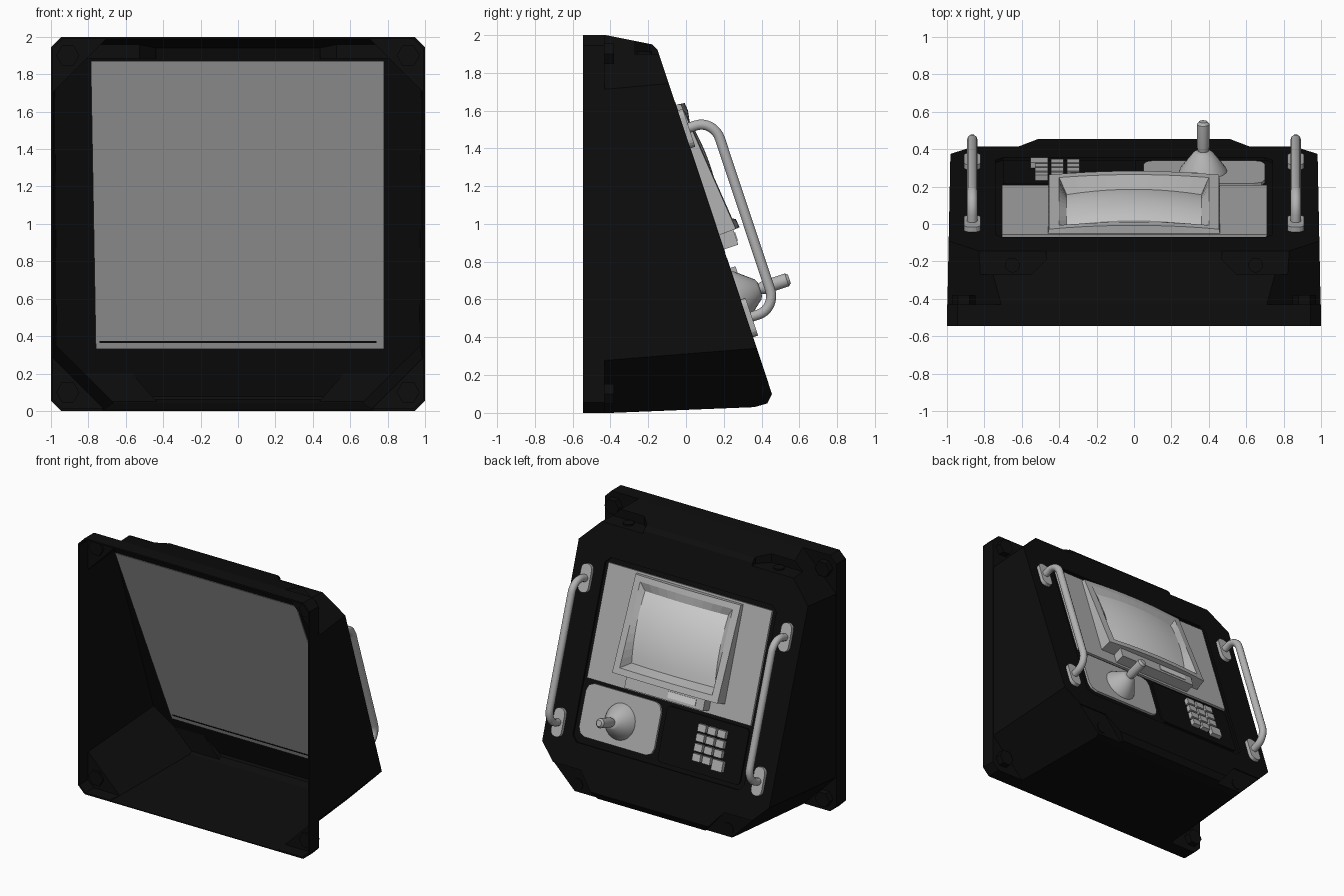
import bpy, bmesh, math
from mathutils import Vector

if "Cube" in bpy.data.objects:
    bpy.data.objects.remove(bpy.data.objects["Cube"])


def material(name, value):
    m = bpy.data.materials.new(name)
    m.use_nodes = True
    colour = (value, value, value, 1)
    m.diffuse_color = colour
    m.node_tree.nodes["Principled BSDF"].inputs["Base Color"].default_value = colour
    return m


black = material("matte black", 0.004)
grey = material("panel grey", 0.42)
metal = material("light metal grey", 0.45)
glass = material("pale screen", 0.68)


# Placement helpers: sloped control face, inner backing, upright plane, level plane
def on_slope(x, z, n):
    return Vector((x, 0.488 - 0.3324 * z + 0.949 * n, z + 0.3155 * n))


def on_backing(x, z, d):
    return Vector((x, 0.267 - 0.43 * (z - 0.33) + d, z))


def upright(x, z, y):
    return Vector((x, y, z))


def level(x, y, z):
    return Vector((x, y, z))


def finish(name, bm, mat, smooth=False):
    bmesh.ops.recalc_face_normals(bm, faces=bm.faces)
    me = bpy.data.meshes.new(name)
    bm.to_mesh(me)
    bm.free()
    ob = bpy.data.objects.new(name, me)
    bpy.context.collection.objects.link(ob)
    me.materials.append(mat)
    if smooth:
        bpy.ops.object.select_all(action='DESELECT')
        ob.select_set(True)
        bpy.context.view_layer.objects.active = ob
        bpy.ops.object.shade_smooth_by_angle(angle=math.radians(35))
    return ob


def loft(name, rings, mat, smooth=False, caps=True):
    bm = bmesh.new()
    rows = [[bm.verts.new(p) for p in ring] for ring in rings]
    k = len(rows[0])
    for a, b in zip(rows, rows[1:]):
        for i in range(k):
            bm.faces.new((a[i], a[(i + 1) % k], b[(i + 1) % k], b[i]))
    if caps:
        bm.faces.new(rows[0])
        bm.faces.new(rows[-1])
    return finish(name, bm, mat, smooth)


def prism(name, outline, place, d0, d1, mat):
    return loft(name, [[place(a, b, d) for a, b in outline] for d in (d0, d1)], mat)


def circle(x, z, r, k=24):
    return [(x + r * math.cos(2 * math.pi * i / k), z + r * math.sin(2 * math.pi * i / k)) for i in range(k)]


def rect(x0, x1, z0, z1, c=0.0, steps=1):
    if c == 0:
        return [(x0, z0), (x1, z0), (x1, z1), (x0, z1)]
    out = []
    corners = [(x1 - c, z1 - c), (x0 + c, z1 - c), (x0 + c, z0 + c), (x1 - c, z0 + c)]
    for q, (cx, cz) in enumerate(corners):
        for i in range(steps + 1):
            a = math.pi / 2 * (q + i / steps)
            out.append((cx + c * math.cos(a), cz + c * math.sin(a)))
    return out


def housing_block(name, face_wall, wall, front):
    """Box trimmed by planes, each moved inward by its wall thickness."""
    bm = bmesh.new()
    bmesh.ops.create_cube(bm, size=4)
    for v in bm.verts:
        v.co.y = front if v.co.y < 0 else 2
    planes = [((0, 0.455, 0.1), (0, 0.949, 0.3155), face_wall),
              ((0, -0.43, 2), (0, 0.2, 1), wall), ((0, -0.43, 2), (0, 0, 1), wall),
              ((0, -0.15, 1.92), (0, 1, 1), wall),
              ((0, -0.4, 0), (0, 0.04, -1), wall),
              ((0, 0.43, 0.05), (0, 0.02, -0.07), wall),
              ((0, 0.455, 0.1), (0, 0.05, -0.025), wall)]
    for s in (-1, 1):
        planes += [((s, -0.545, 0), (s, 0.02, 0), wall),
                   ((s * 0.72, -0.43, 0), (s, 0.1, -1), wall),
                   ((s * 0.71, -0.43, 2), (s, -0.07, 1), wall)]
    for co, no, off in planes:
        no = Vector(no).normalized()
        bmesh.ops.bisect_plane(bm, geom=bm.verts[:] + bm.edges[:] + bm.faces[:],
                               plane_co=Vector(co) - no * off, plane_no=no, clear_outer=True)
        bmesh.ops.holes_fill(bm, edges=[e for e in bm.edges if e.is_boundary])
    return finish(name, bm, black)


def cut(target, cutter):
    m = target.modifiers.new("cut", 'BOOLEAN')
    m.operation, m.solver, m.object = 'DIFFERENCE', 'EXACT', cutter
    cutter.hide_render = True
    cutter.hide_set(True)
    cutter.display_type = 'WIRE'


# Thin-walled housing and its hollow mounting flange
housing = housing_block("housing", 0, 0, -0.44)
cavity = housing_block("cavity_cutter", 0.03, 0.012, -0.9)
flange = prism("mounting_flange", rect(-1, 1, 0, 2, 0.055), upright, -0.545, -0.43, black)
cut(flange, prism("flange_cutter", rect(-0.988, 0.988, 0.012, 1.988, 0.05), upright, -0.9, -0.442, black))
cut(housing, cavity)
cut(flange, cavity)

# Shallow recess around the control panels
cut(housing, prism("panel_recess_cutter", rect(-0.74, 0.74, 0.4, 1.68, 0.04), on_slope, -0.015, 0.2, black))


def pocket(name, outline, place, floor, top):
    """Pocket in the outer skin, with a wall left around it inside."""
    cut(housing, prism(name + "_cutter", outline, place, floor, top, black))
    cx, cz = (sum(p[i] for p in outline) / len(outline) for i in (0, 1))
    grown = [(cx + (x - cx) * 1.12, cz + (z - cz) * 1.12) for x, z in outline]
    cut(cavity, prism(name + "_lining", grown, place, floor - 0.015, top, black))


low = [(0.45, -0.1), (0.45, 0.03), (0.62, 0.225), (1.1, 0.225), (1.1, -0.1)]
high = [(0.47, 0), (0.47, -0.19), (0.55, -0.27), (1.1, -0.27), (1.1, 0)]
for s, side in ((1, "left"), (-1, "right")):
    # Screw pockets at the lower and upper edges
    pocket(side + "_lower_pocket", [(s * x, z) for x, z in low], upright, 0.405, 0.7)
    pocket(side + "_upper_pocket", [(s * x, y) for x, y in high], level, 1.9, 2.2)
    prism(side + "_lower_screw", circle(s * 0.65, 0.105, 0.045, 12), upright, 0.392, 0.412, black)
    prism(side + "_upper_screw", circle(s * 0.65, -0.22, 0.04, 12), level, 1.888, 1.912, black)
    # Corner bolts
    for z, end in ((0.1, "lower"), (1.9, "upper")):
        prism(f"{side}_{end}_bolt", circle(s * 0.91, z, 0.062, 6), upright, -0.46, -0.38, black)

    # Grab handle with rounded bends and foot pads
    bend, rise, mid, half = 0.1, 0.165, 1.0, 0.5
    arc = [(half, 0)] + [(half - bend + bend * math.cos(a * math.pi / 16),
                          rise - bend + bend * math.sin(a * math.pi / 16)) for a in range(9)]
    path = [(mid + h, n) for h, n in arc] + [(mid - h, n) for h, n in reversed(arc)]
    cu = bpy.data.curves.new(side + "_handle", 'CURVE')
    cu.dimensions = '3D'
    cu.bevel_depth, cu.bevel_resolution = 0.028, 3
    sp = cu.splines.new('POLY')
    sp.points.add(len(path) - 1)
    for p, (z, n) in zip(sp.points, path):
        p.co = (*on_slope(s * 0.865, z, n), 1)
    sp.use_smooth = True
    cu.materials.append(metal)
    bpy.context.collection.objects.link(bpy.data.objects.new(side + "_handle", cu))
    for z, end in ((mid - half, "lower"), (mid + half, "upper")):
        pad = rect(s * 0.865 - 0.045, s * 0.865 + 0.045, z - 0.1, z + 0.1, 0.04, 4)
        prism(f"{side}_{end}_handle_pad", pad, on_slope, -0.01, 0.028, metal)

# Inner backing plate with its lower seam
backing = [(-0.76, 0.33), (0.78, 0.33), (0.78, 1.87), (-0.787, 1.87)]
prism("backing_plate", backing, on_backing, 0, 0.008, grey)
prism("backing_seam", rect(-0.74, 0.74, 0.364, 0.374), on_backing, -0.003, 0.001, black)

# Panels set in the recess
prism("screen_panel", rect(-0.705, 0.71, 0.845, 1.645), on_slope, -0.02, 0.002, grey)
prism("joystick_panel", rect(0.05, 0.7, 0.45, 0.82, 0.06, 2), on_slope, -0.02, 0.002, grey)
prism("keypad_panel", rect(-0.7, 0.01, 0.43, 0.82, 0.02), on_slope, -0.02, -0.002, black)


# Screen bezel: nested rectangles, deeper at the bottom and bowed across
def bezel_front(x, z):
    return 0.025 + 0.1 * (1.63 - z) + 0.022 * (1 - (x / 0.46) ** 2)


def screen_depth(x, z):
    return 0.012 + 0.03 * (1 - (x / 0.36) ** 2) + 0.03 * (1 - ((z - 1.28) / 0.25) ** 2)


def frame_ring(hx, z0, z1, depth, k=10):
    c = [(-hx, z0), (hx, z0), (hx, z1), (-hx, z1)]
    pts = []
    for (ax, az), (bx, bz) in zip(c, c[1:] + c[:1]):
        pts += [(ax + (bx - ax) * i / k, az + (bz - az) * i / k) for i in range(k)]
    return [on_slope(x, z, depth(x, z)) for x, z in pts]


loft("screen_bezel", [frame_ring(0.46, 0.94, 1.63, lambda x, z: 0.0),
                      frame_ring(0.455, 0.945, 1.625, bezel_front),
                      frame_ring(0.4, 0.99, 1.585, bezel_front),
                      frame_ring(0.36, 1.03, 1.53, screen_depth)], metal, False, False)

# Domed screen
bm = bmesh.new()
bmesh.ops.create_grid(bm, x_segments=10, y_segments=10, size=1)
for v in bm.verts:
    x, z = v.co.x * 0.36, 1.28 + v.co.y * 0.25
    v.co = on_slope(x, z, screen_depth(x, z))
finish("screen", bm, glass, True)

# Slot unit beneath the screen
prism("slot_unit", rect(-0.34, 0.34, 0.865, 0.95), on_slope, 0, 0.08, metal)
prism("slot_plate", rect(-0.27, -0.03, 0.885, 0.93), on_slope, 0.08, 0.085, glass)

# Joystick
jx, jz = 0.37, 0.62


def turned(name, profile):
    loft(name, [[on_slope(x, z, n) for x, z in circle(jx, jz, r)] for r, n in profile], metal, True)


turned("joystick_boot", [(0.128, 0), (0.123, 0.015), (0.053, 0.105), (0.035, 0.115)])
turned("joystick_stick", [(0.025, 0.1), (0.034, 0.14), (0.034, 0.265), (0.022, 0.28)])

# Keypad: three columns of keys, with one wide key at the corner
for row in range(4):
    for col in range(3):
        x, z = -0.325 - 0.085 * col, 0.74 - 0.068 * row
        w = 0.058 if (row, col) == (3, 2) else 0.034
        prism(f"key_{row}_{col}", rect(x - w, x + 0.034, z - w + 0.008, z + 0.026), on_slope, -0.005, 0.03, metal)
